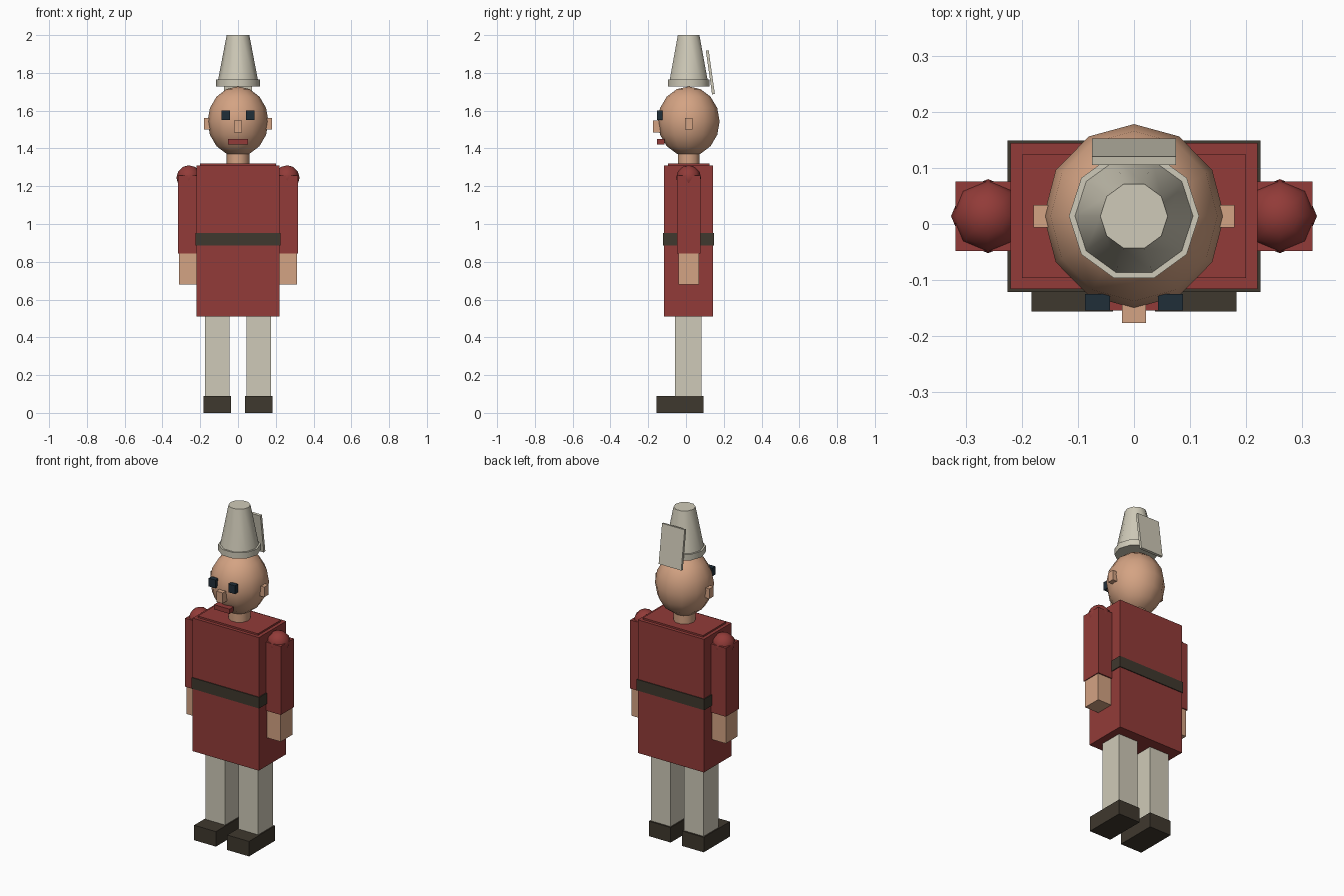
import bpy
import math

cube = bpy.data.objects.get("Cube")
if cube:
    bpy.data.objects.remove(cube, do_unlink=True)

MID = 0.014  # depth of the body's centre line


def material(name, *rgb):
    colour = [((c / 255 + 0.055) / 1.055) ** 2.4 for c in rgb] + [1]
    mat = bpy.data.materials.new(name)
    mat.use_nodes = True
    mat.diffuse_color = colour
    mat.node_tree.nodes["Principled BSDF"].inputs["Base Color"].default_value = colour
    return mat


red = material("coat red", 146, 59, 56)
cream = material("cream", 207, 202, 184)
skin = material("skin", 212, 163, 131)
dark = material("dark leather", 63, 56, 46)
navy = material("eye navy", 32, 46, 57)


def finish(name, mat, smooth=False):
    obj = bpy.context.object
    obj.name = obj.data.name = name
    obj.data.materials.append(mat)
    if smooth:
        bpy.ops.object.shade_smooth_by_angle(angle=math.radians(60))
    return obj


def box(name, mat, x, y, z, tilt=0):
    """Box given by its (low, high) range on each axis."""
    centre = [sum(r) / 2 for r in (x, y, z)]
    bpy.ops.mesh.primitive_cube_add(size=1, location=centre, rotation=(tilt, 0, 0))
    obj = finish(name, mat)
    obj.scale = [r[1] - r[0] for r in (x, y, z)]
    return obj


def around(half, centre=0):
    return (centre - half, centre + half)


def ball(name, mat, centre, size, segments, rings):
    bpy.ops.mesh.primitive_uv_sphere_add(segments=segments, ring_count=rings,
                                         radius=1, location=centre)
    obj = finish(name, mat, True)
    obj.scale = size


def cone(name, mat, bottom, top, z, sides):
    bpy.ops.mesh.primitive_cone_add(vertices=sides, radius1=bottom, radius2=top,
                                    depth=z[1] - z[0], location=(0, MID, sum(z) / 2),
                                    rotation=(0, 0, math.pi / 2))
    finish(name, mat, True)


# Coat, collar and belt
box("coat", red, around(0.22), around(0.13, MID), (0.51, 1.31))
box("collar", red, around(0.2), around(0.11, MID), (1.3, 1.32))
box("belt", dark, around(0.225), around(0.135, MID), (0.887, 0.953))

# Limbs, eyes and ears on both sides
for side, s in (("left", 1), ("right", -1)):
    box(side + "_leg", cream, around(0.065, s * 0.11), around(0.07, MID - 0.002), (0.003, 0.52))
    box(side + "_shoe", dark, around(0.0725, s * 0.11), (-0.156, 0.092), (0, 0.09))
    box(side + "_sleeve", red, around(0.058, s * 0.26), around(0.062, MID), (0.845, 1.257))
    box(side + "_hand", skin, around(0.053, s * 0.26), around(0.055, MID), (0.68, 0.86))
    ball(side + "_shoulder", red, (s * 0.26, MID, 1.245), (0.066,) * 3, 8, 6)
    box(side + "_eye", navy, around(0.022, s * 0.065), (-0.154, -0.125), (1.55, 1.6))
    box(side + "_ear", skin, around(0.02, s * 0.159), around(0.02, MID), (1.5, 1.56))

# Head
cone("neck", skin, 0.06, 0.06, (1.3, 1.4), 10)
ball("head", skin, (0, MID, 1.543), (0.161, 0.164, 0.185), 12, 8)
box("nose", skin, around(0.021), (-0.176, -0.125), (1.484, 1.548))
box("mouth", red, around(0.052), (-0.154, -0.115), (1.422, 1.45))

# Hat with a tilted plate behind it
cone("hat_brim", cream, 0.116, 0.116, (1.728, 1.764), 10)
cone("hat_crown", cream, 0.106, 0.06, (1.76, 2), 10)
box("hat_plume", cream, around(0.075), around(0.0075, 0.129), around(0.117, 1.803), 0.14)
